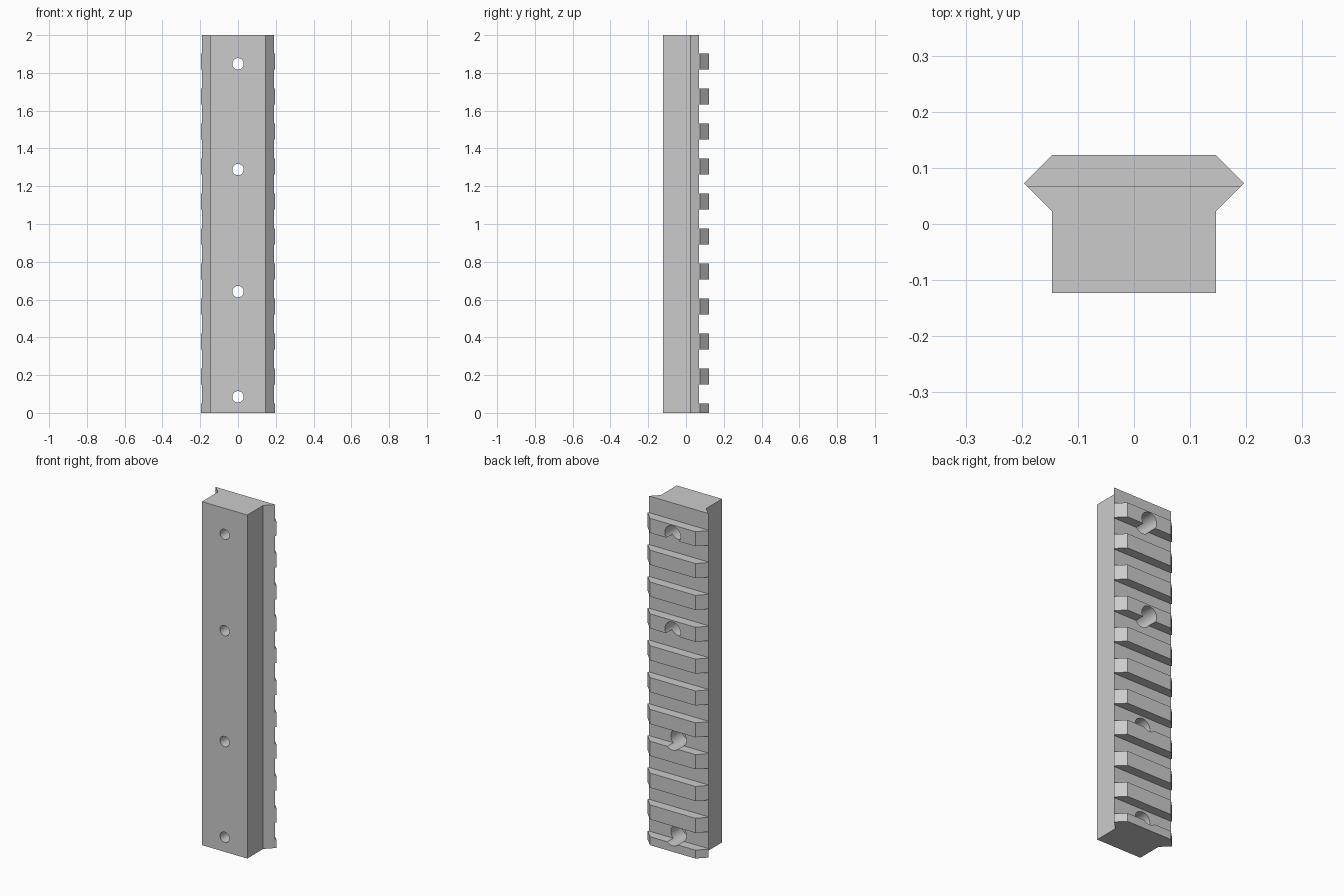
import bpy
import bmesh
from math import radians
from mathutils import Matrix, Vector

cube = bpy.data.objects.get("Cube")
if cube:
    bpy.data.objects.remove(cube, do_unlink=True)

LENGTH = 2.0
SLOT_FLOOR = 0.068
PITCH = 0.1854
TOOTH = 0.085
FIRST_TOP = 1.903
HOLES = (1.848, 1.288, 0.642, 0.085)

grey = bpy.data.materials.new("rail_grey")
grey.use_nodes = True
colour = (0.6, 0.6, 0.6, 1)
grey.diffuse_color = colour
grey.node_tree.nodes["Principled BSDF"].inputs["Base Color"].default_value = colour


def make_object(name, bm):
    bmesh.ops.recalc_face_normals(bm, faces=bm.faces)
    mesh = bpy.data.meshes.new(name)
    bm.to_mesh(mesh)
    bm.free()
    mesh.materials.append(grey)
    obj = bpy.data.objects.new(name, mesh)
    bpy.context.collection.objects.link(obj)
    return obj


def activate(obj):
    bpy.ops.object.select_all(action="DESELECT")
    obj.select_set(True)
    bpy.context.view_layer.objects.active = obj


def cut(target, cutter):
    activate(target)
    mod = target.modifiers.new("cut", "BOOLEAN")
    mod.operation = "DIFFERENCE"
    mod.solver = "EXACT"
    mod.object = cutter
    bpy.ops.object.modifier_apply(modifier=mod.name)
    bpy.data.objects.remove(cutter, do_unlink=True)


def slot_cutter():
    bm = bmesh.new()
    # Open end above the first tooth, then one slot below each tooth
    spans = [(FIRST_TOP, LENGTH + 0.1)]
    for i in range(10):
        top = FIRST_TOP - i * PITCH
        spans.append((top - PITCH, top - TOOTH))
    for low, high in spans:
        place = Matrix.Translation((0, SLOT_FLOOR + 0.1, (low + high) / 2))
        size = Matrix.Diagonal((0.6, 0.2, high - low, 1))
        bmesh.ops.create_cube(bm, size=1, matrix=place @ size)
    return make_object("slot_cutter", bm)


def hole_cutter(name, radius, start, end):
    bm = bmesh.new()
    for z in HOLES:
        place = Matrix.Translation((0, (start + end) / 2, z))
        bmesh.ops.create_cone(bm, cap_ends=True, segments=40, radius1=radius,
                              radius2=radius, depth=end - start,
                              matrix=place @ Matrix.Rotation(radians(90), 4, "X"))
    return make_object(name, bm)


# Rail bar: mirrored cross-section with flared edges, extruded upwards
half = [(0.146, -0.123), (0.146, 0.023), (0.196, 0.073), (0.146, 0.123)]
profile = half + [(-x, y) for x, y in reversed(half)]
bm = bmesh.new()
base = bm.faces.new([bm.verts.new((x, y, 0)) for x, y in profile])
extruded = bmesh.ops.extrude_face_region(bm, geom=[base], use_keep_orig=True)
top_verts = [v for v in extruded["geom"] if isinstance(v, bmesh.types.BMVert)]
bmesh.ops.translate(bm, verts=top_verts, vec=Vector((0, 0, LENGTH)))
rail = make_object("slotted_rail", bm)

# Cross slots, screw holes and counterbores
cut(rail, slot_cutter())
cut(rail, hole_cutter("screw_hole_cutter", 0.03, -0.3, 0.3))
cut(rail, hole_cutter("counterbore_cutter", 0.05, -0.03, 0.3))

activate(rail)
bpy.ops.object.shade_smooth_by_angle(angle=radians(25))
